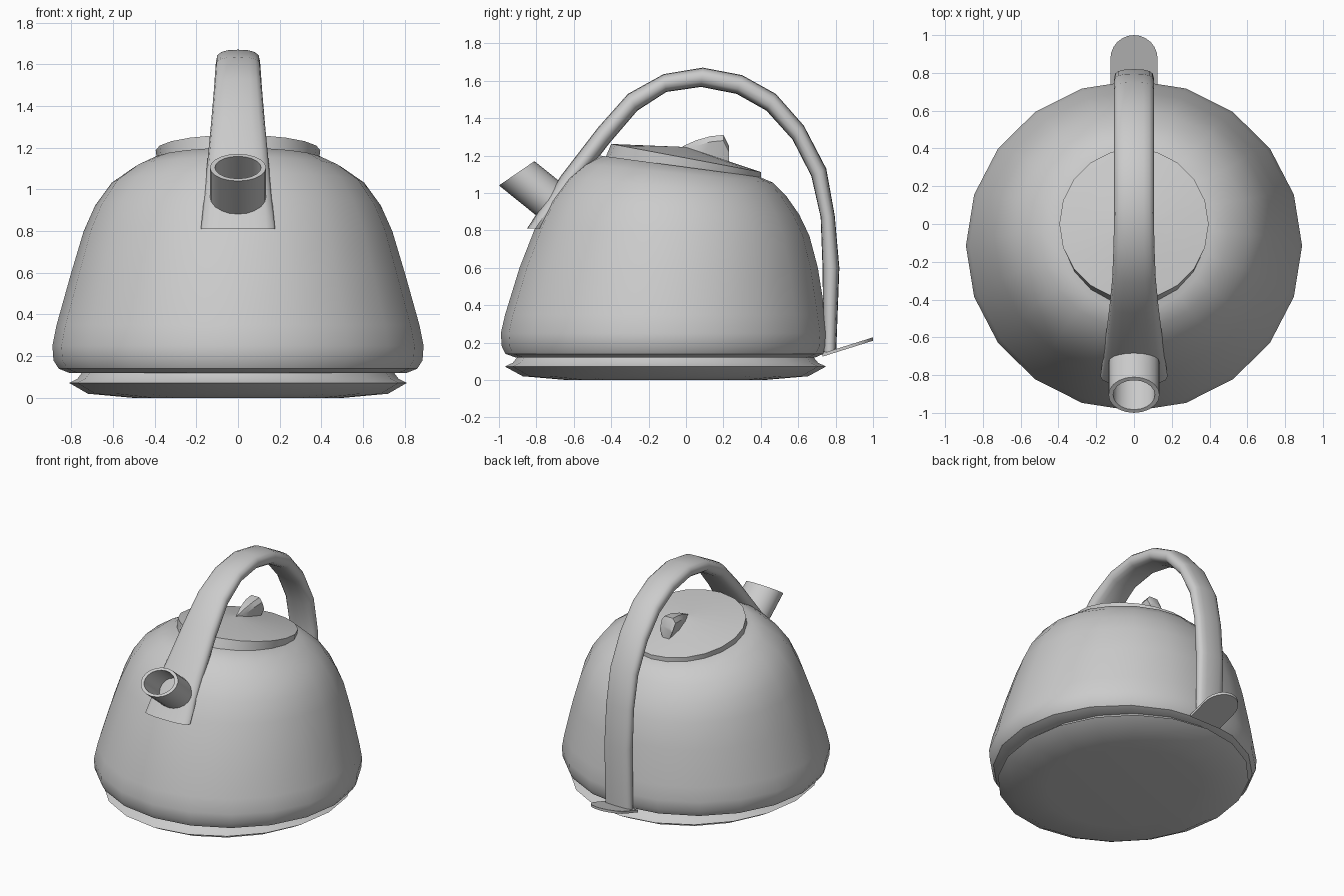
import bpy, bmesh, math
from mathutils import Vector

if "Cube" in bpy.data.objects:
    bpy.data.objects.remove(bpy.data.objects["Cube"])

N = 20


def finish(name, bm, angle=35):
    bmesh.ops.recalc_face_normals(bm, faces=bm.faces)
    me = bpy.data.meshes.new(name)
    bm.to_mesh(me)
    bm.free()
    ob = bpy.data.objects.new(name, me)
    bpy.context.collection.objects.link(ob)
    bpy.context.view_layer.objects.active = ob
    ob.select_set(True)
    bpy.ops.object.shade_smooth_by_angle(angle=math.radians(angle))
    ob.select_set(False)
    return ob


def loft(name, rings, cap=(True, True), closed=False, angle=35):
    """Skin a list of equal-length rings of points."""
    bm = bmesh.new()
    vs = [[bm.verts.new(p) for p in r] for r in rings]
    n = len(vs[0])
    pairs = list(zip(vs, vs[1:])) + ([(vs[-1], vs[0])] if closed else [])
    for a, b in pairs:
        for i in range(n):
            j = (i + 1) % n
            bm.faces.new((a[i], a[j], b[j], b[i]))
    if not closed:
        for flag, ring in zip(cap, (vs[0], vs[-1])):
            if flag:
                bm.faces.new(ring)
    return finish(name, bm, angle)


def tilted_ring(rx, front, back, n=N):
    """Ellipse of half-width rx spanning two (y, z) points."""
    f, b = Vector((0, *front)), Vector((0, *back))
    c, v = (f + b) / 2, (b - f) / 2
    return [c + Vector((rx * math.cos(t), 0, 0)) + v * math.sin(t)
            for t in (2 * math.pi * i / n for i in range(n))]


# Body: rings that tilt toward the back as they rise
body = [
    (.74, (-.84, .12), (.62, .12)), (.81, (-.91, .12), (.69, .12)),
    (.86, (-.965, .14), (.735, .14)), (.885, (-.985, .18), (.755, .18)),
    (.89, (-.99, .25), (.76, .25)), (.87, (-.967, .35), (.745, .35)),
    (.80, (-.89, .60), (.705, .60)), (.74, (-.80, .83), (.66, .77)),
    (.685, (-.735, .96), (.605, .885)), (.605, (-.645, 1.08), (.535, .985)),
    (.50, (-.555, 1.155), (.465, 1.055)), (.41, (-.46, 1.2), (.395, 1.085)),
]
loft("body", [tilted_ring(*r) for r in body])

# Base plate with a flared rim
base = [(.5, 0), (.72, .02), (.81, .072), (.77, .092), (.745, .125)]
loft("base", [tilted_ring(r, (-.11 - r * 1.06, z), (-.11 + r * 1.06, z)) for r, z in base], angle=40)

# Lid: sloping disc with a shallow raised centre
loft("lid", [tilted_ring(.385, (-.43, 1.19), (.4, 1.055)),
             tilted_ring(.395, (-.4, 1.262), (.4, 1.112)),
             tilted_ring(.01, (-.01, 1.246), (.01, 1.242))], angle=30)

# Lid fin: pointed at the front, widest at the top of its back end
fin = [(-.02, .004, .004, 1.248), (.05, .02, .03, 1.28), (.13, .025, .05, 1.303),
       (.20, .02, .055, 1.31), (.23, .012, .05, 1.25)]
loft("lid_fin", [[(-lo, y, 1.13), (lo, y, 1.13), (hi, y, top - .03), (hi * .6, y, top),
                  (-hi * .6, y, top), (-hi, y, top - .03)] for y, lo, hi, top in fin])

# Handle: arch given by outer and inner (y, z) edge and half-width
arch = [
    ((-.85, .81), (-.76, .81), .178), ((-.765, .94), (-.68, .92), .166),
    ((-.67, 1.09), (-.56, 1.07), .152), ((-.47, 1.35), (-.41, 1.265), .130),
    ((-.31, 1.53), (-.26, 1.44), .115), ((-.12, 1.635), (-.105, 1.54), .108),
    ((.09, 1.67), (.08, 1.567), .105), ((.30, 1.63), (.27, 1.53), .105),
    ((.48, 1.53), (.43, 1.44), .105), ((.63, 1.36), (.57, 1.285), .105),
    ((.75, 1.13), (.67, 1.09), .105), ((.795, .88), (.72, .87), .105),
    ((.82, .60), (.73, .60), .105), ((.803, .15), (.735, .15), .105),
]


def handle_ring(o, i, w, n=16):
    o, i = Vector((0, *o)), Vector((0, *i))
    c, v = (o + i) / 2, (o - i) / 2
    pts = []
    for k in range(n):
        t = 2 * math.pi * k / n
        x, s = math.cos(t), math.sin(t)
        pts.append(c + Vector((w * math.copysign(abs(x) ** .75, x), 0, 0))
                   + v * math.copysign(abs(s) ** .75, s))
    return pts


loft("handle", [handle_ring(*a) for a in arch], angle=50)

# Spout: slanted open tube with a wall
axis = Vector((0, .205, -.165))


def spout_ring(k, t):
    lip = tilted_ring(.135 * k, (-.905 - .095 * k, 1.105 - .065 * k), (-.905 + .095 * k, 1.105 + .065 * k))
    return [p + axis * t for p in lip]


loft("spout", [spout_ring(.82, .95), spout_ring(.82, 0), spout_ring(1, 0), spout_ring(1, 1)])

# Switch lever: thin rounded plate at the foot of the handle
outline = [(-.125, .73), (.125, .73)]
outline += [(.125 * math.cos(t), .875 + .125 * math.sin(t))
            for t in (math.pi * i / 12 for i in range(13))]
slope = .085 / .27
loft("switch_lever", [[(x, y, .125 + d + (y - .73) * slope) for x, y in outline] for d in (0, .018)])
